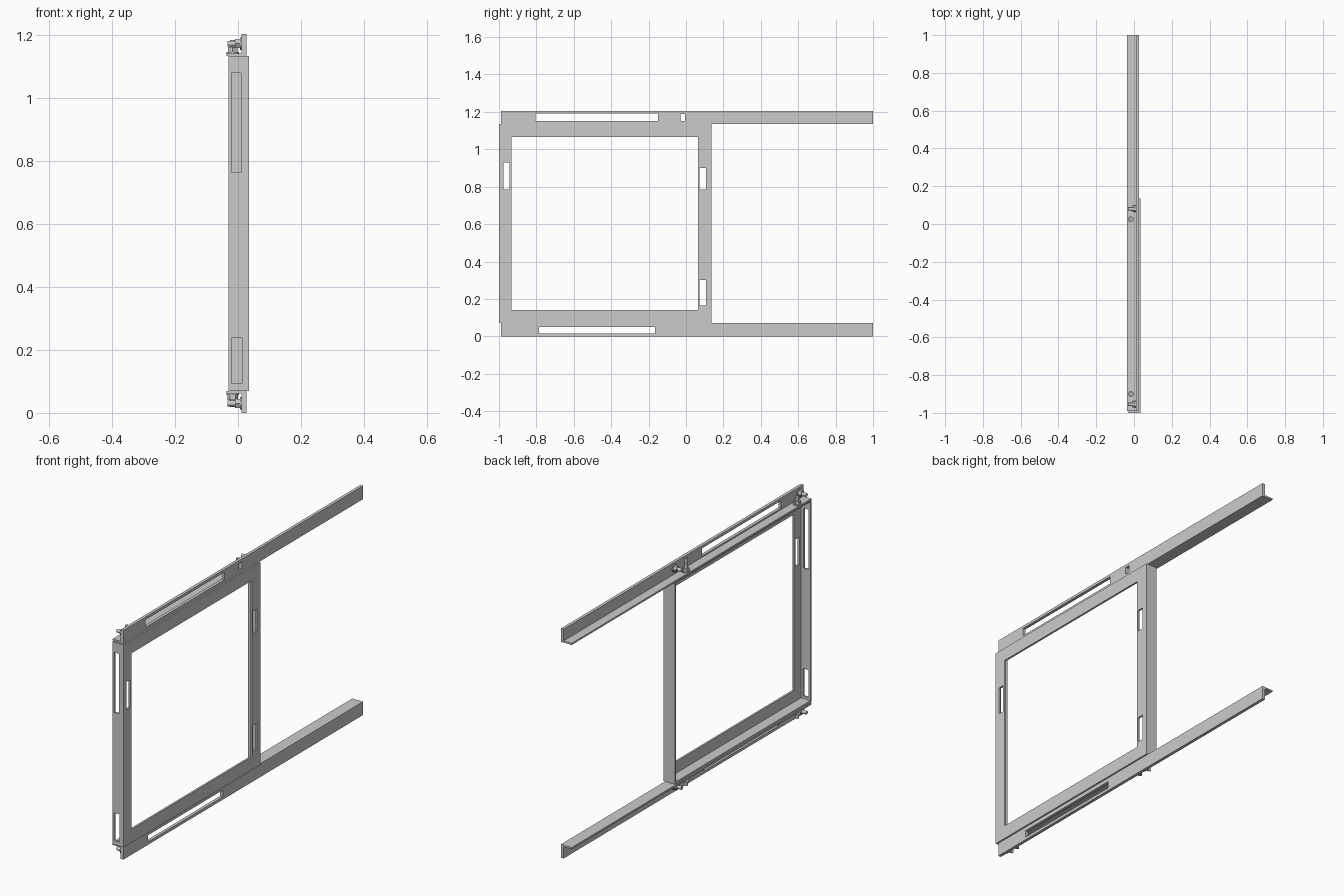
import bpy, bmesh
from math import radians
from mathutils import Matrix, Vector

if "Cube" in bpy.data.objects:
    bpy.data.objects.remove(bpy.data.objects["Cube"])

MID_Z = 0.602  # mirror plane between lower and upper rails


def new_object(name, bm):
    bmesh.ops.recalc_face_normals(bm, faces=bm.faces)
    mesh = bpy.data.meshes.new(name)
    bm.to_mesh(mesh)
    bm.free()
    ob = bpy.data.objects.new(name, mesh)
    bpy.context.collection.objects.link(ob)
    return ob


def box(name, lo, hi):
    lo, hi = Vector(lo), Vector(hi)
    bm = bmesh.new()
    bmesh.ops.create_cube(bm, size=1, matrix=Matrix.Translation((lo + hi) / 2)
                          @ Matrix.Diagonal((*(hi - lo), 1)))
    return new_object(name, bm)


def cut(ob, cutters):
    """Subtract boxes, given as (low corner, high corner), from an object."""
    bpy.context.view_layer.objects.active = ob
    for lo, hi in cutters:
        cutter = box("cutter", lo, hi)
        cutter.hide_render = True
        mod = ob.modifiers.new("cut", "BOOLEAN")
        mod.operation, mod.solver, mod.object = "DIFFERENCE", "EXACT", cutter
        bpy.ops.object.modifier_apply(modifier=mod.name)
        bpy.data.objects.remove(cutter, do_unlink=True)


def angle_rail(name, flip):
    """L-section rail along y, web standing away from the frame."""
    profile = [(0.027, 1.134), (0.027, 1.204), (0.011, 1.204),
               (0.011, 1.143), (-0.036, 1.143), (-0.036, 1.134)]
    bm = bmesh.new()
    verts = [bm.verts.new((x, -0.99, 2 * MID_Z - z if flip else z)) for x, z in profile]
    face = bm.faces.new(verts)
    ext = bmesh.ops.extrude_face_region(bm, geom=[face])["geom"]
    bmesh.ops.translate(bm, vec=(0, 1.99, 0),
                        verts=[v for v in ext if isinstance(v, bmesh.types.BMVert)])
    return new_object(name, bm)


def slot(y0, y1, z0, z1):
    return (0.0, y0, z0), (0.1, y1, z1)


# Window frame of angle iron: hollow tray with an opening in its face
frame = box("window_frame", (-0.03, -1, 0.07), (0.035, 0.135, 1.134))
cut(frame, [
    ((-0.1, -0.99, 0.08), (0.025, 0.125, 1.124)),   # hollow behind the face
    ((-0.1, -0.933, 0.14), (0.1, 0.065, 1.065)),    # central opening
    slot(-0.976, -0.945, 0.785, 0.93),              # face slots
    slot(0.073, 0.107, 0.785, 0.90),
    slot(0.073, 0.107, 0.165, 0.30),
    ((-0.02, -1.1, 0.765), (0.01, -0.96, 1.08)),    # front flange slots
    ((-0.02, -1.1, 0.093), (0.012, -0.96, 0.238)),
])

# Upper and lower sliding rails
top_rail = angle_rail("top_rail", False)
cut(top_rail, [slot(-0.805, -0.15, 1.15, 1.19), slot(-0.03, -0.006, 1.152, 1.188)])
bottom_rail = angle_rail("bottom_rail", True)
cut(bottom_rail, [slot(-0.785, -0.165, 0.015, 0.05)])


def bolt(name, origin, axis, length):
    """Washer, hexagon nut and shank stacked along an axis."""
    bm = bmesh.new()
    turn = Vector((0, 0, 1)).rotation_difference(Vector(axis)).to_matrix().to_4x4()
    place = Matrix.Translation(origin) @ turn
    for sides, radius, z0, z1 in [(24, 0.020, 0, 0.004), (6, 0.017, 0.004, 0.020),
                                  (16, 0.009, 0.020, length)]:
        bmesh.ops.create_cone(
            bm, cap_ends=True, segments=sides, radius1=radius, radius2=radius,
            depth=z1 - z0, matrix=place @ Matrix.Translation((0, 0, (z0 + z1) / 2)))
    ob = new_object(name, bm)
    bpy.ops.object.select_all(action="DESELECT")
    ob.select_set(True)
    bpy.context.view_layer.objects.active = ob
    bpy.ops.object.shade_smooth_by_angle(angle=radians(30))


# Bolt pairs holding the frame to the rails: one into the flange, one into the web
for level, up in (("top", 1), ("bottom", -1)):
    for end, y_flange, y_web in (("front", -0.90, -0.955), ("back", 0.025, 0.08)):
        bolt(f"{level}_{end}_flange_bolt",
             (-0.017, y_flange, MID_Z + up * 0.541), (0, 0, up), 0.042)
        bolt(f"{level}_{end}_web_bolt",
             (0.011, y_web, MID_Z + up * 0.572), (-1, 0, 0), 0.044)

# Ground the model exactly on z = 0
lowest = min((o.matrix_world @ v.co).z for o in bpy.data.objects for v in o.data.vertices)
for o in bpy.data.objects:
    o.location.z -= lowest
